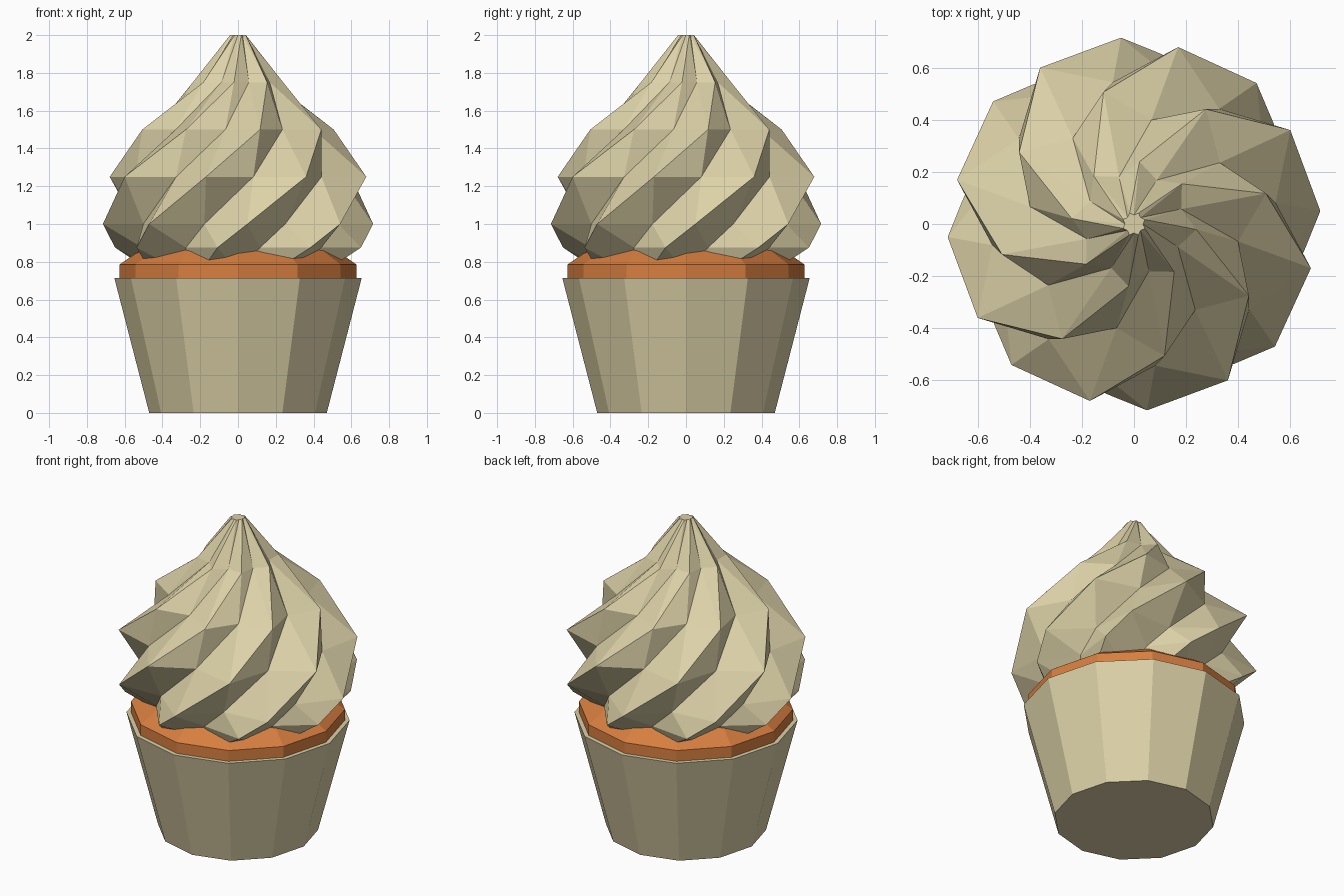
import bpy, math

if "Cube" in bpy.data.objects:
    bpy.data.objects.remove(bpy.data.objects["Cube"])

def material(name, rgb):
    m = bpy.data.materials.new(name)
    m.diffuse_color = (*rgb, 1)
    m.use_nodes = True
    m.node_tree.nodes["Principled BSDF"].inputs["Base Color"].default_value = m.diffuse_color
    return m

cream = material("cream", (0.72, 0.64, 0.39))
orange = material("orange_sponge", (0.68, 0.21, 0.05))

def ring(n, z, radii, start=0.0):
    """n points round the axis, cycling through the given radii."""
    return [(radii[i % len(radii)] * math.cos(start + 2 * math.pi * i / n),
             radii[i % len(radii)] * math.sin(start + 2 * math.pi * i / n), z)
            for i in range(n)]

def loft(name, rings, mat, split=False):
    """Skin a stack of rings and cap both ends."""
    n = len(rings[0])
    verts = [p for r in rings for p in r]
    faces = [tuple(reversed(range(n)))]
    for k in range(len(rings) - 1):
        for i in range(n):
            a, b = k * n + i, k * n + (i + 1) % n
            c, d = b + n, a + n
            faces += [(a, b, d), (b, c, d)] if split else [(a, b, c, d)]
    faces.append(tuple(range((len(rings) - 1) * n, len(rings) * n)))
    me = bpy.data.meshes.new(name)
    me.from_pydata(verts, [], faces)
    me.materials.append(mat)
    me.update()
    ob = bpy.data.objects.new(name, me)
    bpy.context.collection.objects.link(ob)
    return ob

# Paper cup and the sponge rising out of it, both twelve-sided
loft("cup", [ring(12, 0, [0.47]), ring(12, 0.715, [0.655])], cream)
loft("sponge", [ring(12, 0.70, [0.628]), ring(12, 0.785, [0.628]),
                ring(12, 0.90, [0.46])], orange)

# Piped frosting: eight-pointed star, twisting 27 degrees per 0.25 of height
# (height, ridge radius, valley radius)
profile = [(0.75, 0.50, 0.42), (0.875, 0.66, 0.52), (1.0, 0.717, 0.56),
           (1.25, 0.70, 0.55), (1.5, 0.52, 0.405), (1.75, 0.24, 0.19),
           (2.0, 0.045, 0.035)]
loft("frosting",
     [ring(16, z, [ridge, valley], math.radians(4 + 27 * (z - 1) / 0.25))
      for z, ridge, valley in profile], cream, split=True)
